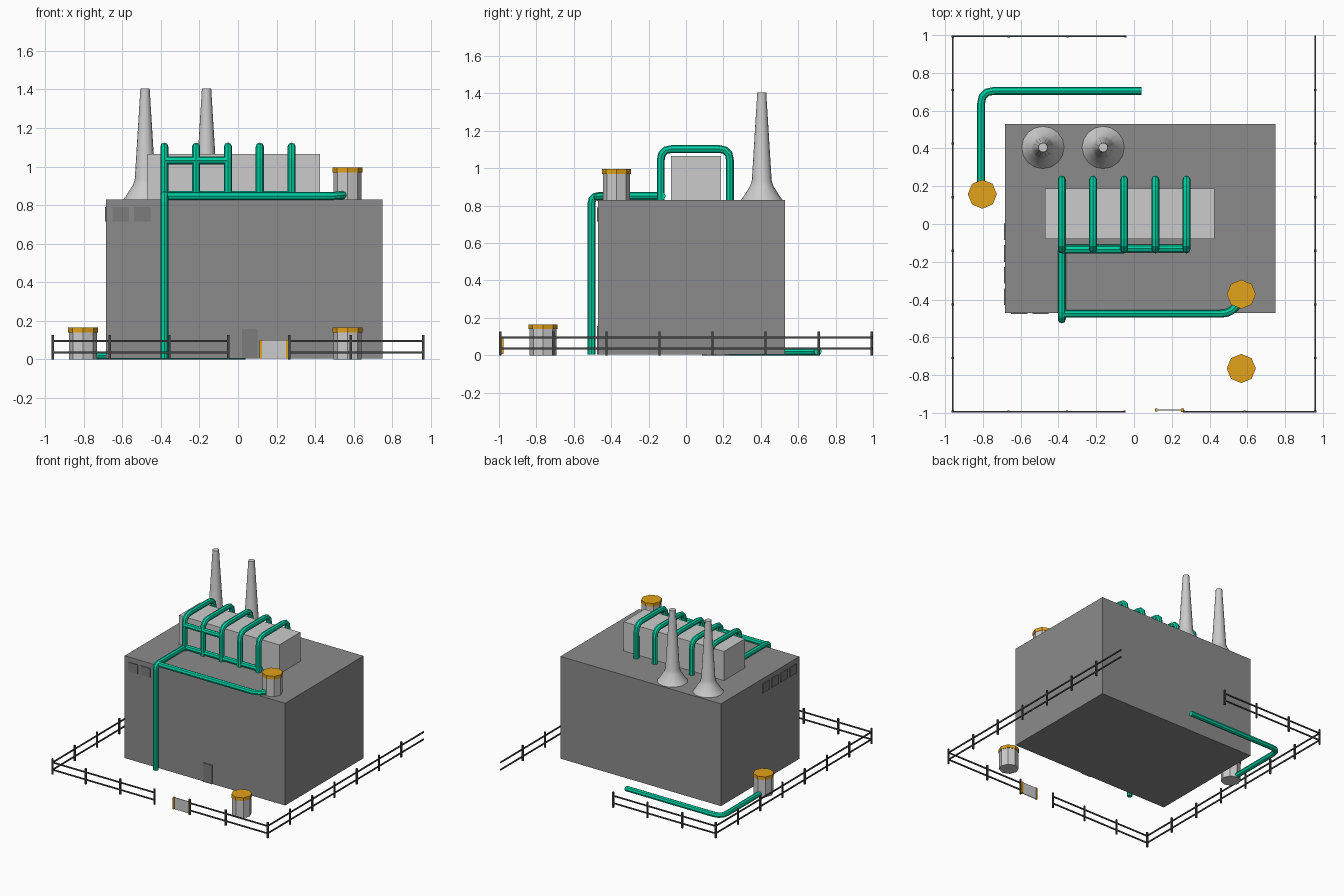
import bpy, bmesh, math
from mathutils import Vector

if "Cube" in bpy.data.objects:
    bpy.data.objects.remove(bpy.data.objects["Cube"])


def material(name, rgb):
    m = bpy.data.materials.new(name)
    m.diffuse_color = (*rgb, 1)
    m.use_nodes = True
    m.node_tree.nodes["Principled BSDF"].inputs["Base Color"].default_value = m.diffuse_color
    return m


GREEN = material("pipe_green", (0.0, 0.62, 0.36))
ORANGE = material("cap_orange", (0.75, 0.36, 0.01))
DARK = material("fence_dark", (0.06, 0.06, 0.06))
SHADE = material("panel_grey", (0.2, 0.2, 0.2))
WALL = material("wall_grey", (0.26, 0.26, 0.26))


def finish(bm, name, mat=None):
    bmesh.ops.recalc_face_normals(bm, faces=bm.faces)
    me = bpy.data.meshes.new(name)
    bm.to_mesh(me)
    bm.free()
    ob = bpy.data.objects.new(name, me)
    bpy.context.collection.objects.link(ob)
    if mat:
        me.materials.append(mat)
    return ob


def add_box(bm, lo, hi):
    lo, hi = Vector(lo), Vector(hi)
    for v in bmesh.ops.create_cube(bm, size=1)["verts"]:
        v.co = (lo + hi) / 2 + v.co * (hi - lo)


def box(name, lo, hi, mat=None):
    bm = bmesh.new()
    add_box(bm, lo, hi)
    return finish(bm, name, mat)


def lathe(name, centre, profile, sides, mat=None, smooth=False):
    """Stack of rings (radius, z) closed at both ends."""
    bm = bmesh.new()
    rings = [[bm.verts.new((centre[0] + r * math.cos(math.tau * i / sides),
                            centre[1] + r * math.sin(math.tau * i / sides), z))
              for i in range(sides)] for r, z in profile]
    for a, b in zip(rings, rings[1:]):
        for i in range(sides):
            j = (i + 1) % sides
            bm.faces.new((a[i], a[j], b[j], b[i]))
    bm.faces.new(rings[0])
    bm.faces.new(rings[-1])
    ob = finish(bm, name, mat)
    if smooth:
        bpy.context.view_layer.objects.active = ob
        ob.select_set(True)
        bpy.ops.object.shade_smooth_by_angle(angle=math.radians(35))
        ob.select_set(False)
    return ob


def pipe(name, points, bend=0.06, radius=0.021, steps=3):
    """Eight-sided tube along a path with rounded corners."""
    pts = [Vector(p) for p in points]
    path = [pts[0]]
    for a, b, c in zip(pts, pts[1:], pts[2:]):
        p, q = b + (a - b).normalized() * bend, b + (c - b).normalized() * bend
        for k in range(steps + 1):
            t = k / steps
            path.append(p * (1 - t) ** 2 + b * 2 * t * (1 - t) + q * t * t)
    path.append(pts[-1])
    cu = bpy.data.curves.new(name, "CURVE")
    cu.dimensions = "3D"
    cu.bevel_depth, cu.bevel_resolution, cu.use_fill_caps = radius, 2, True
    sp = cu.splines.new("POLY")
    sp.points.add(len(path) - 1)
    for s, p in zip(sp.points, path):
        s.co = (*p, 1)
    ob = bpy.data.objects.new(name, cu)
    bpy.context.collection.objects.link(ob)
    cu.materials.append(GREEN)
    bpy.context.view_layer.objects.active = ob
    ob.select_set(True)
    bpy.ops.object.convert(target="MESH")
    for f in bpy.context.object.data.polygons:
        f.use_smooth = False
    bpy.context.object.select_set(False)


# Buildings
ROOF = 0.83
box("main_building", (-0.683, -0.47, 0.005), (0.75, 0.53, ROOF), WALL)
box("roof_block", (-0.47, -0.08, ROOF), (0.425, 0.187, 1.065))

# Door and vent panels
box("door", (0.02, -0.477, 0.005), (0.102, -0.46, 0.157), SHADE)
for i in range(2):
    x = -0.65 + i * 0.112
    box("front_vent", (x, -0.476, 0.715), (x + 0.085, -0.46, 0.79), SHADE)
for i in range(4):
    y = -0.43 + i * 0.115
    box("side_vent", (-0.689, y, 0.715), (-0.67, y + 0.088, 0.79), SHADE)

# Chimneys
for x in (-0.482, -0.163):
    lathe("chimney", (x, 0.405),
          [(0.112, ROOF), (0.1, 0.845), (0.062, 0.905), (0.053, 0.935), (0.024, 1.405)],
          16, smooth=True)

# Tanks with orange lids
for x, y, z in ((0.568, -0.765, 0), (0.568, -0.372, ROOF), (-0.803, 0.158, 0)):
    lathe("tank", (x, y), [(0.073, z), (0.073, z + 0.14)], 8)
    lathe("tank_lid", (x, y), [(0.077, z + 0.14), (0.077, z + 0.166)], 8, ORANGE)

# Arched pipes over the roof block
ARCH_X = [-0.382 + 0.165 * i for i in range(5)]
for x in ARCH_X:
    pipe("arch_pipe", [(x, -0.135, ROOF), (x, -0.135, 1.103), (x, 0.235, 1.103), (x, 0.235, ROOF)])
pipe("upper_link_pipe", [(ARCH_X[0], -0.135, 1.032), (ARCH_X[2], -0.135, 1.032)])
pipe("lower_link_pipe", [(ARCH_X[0], -0.13, 0.852), (0.295, -0.13, 0.852)])

# Down pipe, tank feed pipe and ground pipe
pipe("down_pipe", [(-0.382, -0.13, 0.852), (-0.382, -0.505, 0.852), (-0.382, -0.505, 0.005)], 0.04)
pipe("tank_feed_pipe", [(-0.382, -0.475, 0.847), (0.51, -0.475, 0.847), (0.57, -0.4, 0.855)], 0.05)
pipe("ground_pipe", [(0.04, 0.705, 0.021), (-0.81, 0.705, 0.021), (-0.81, 0.17, 0.021)], 0.07)


# Fence runs: two rails plus posts
def fence(name, a, b, posts):
    bm = bmesh.new()
    a, b = Vector((*a, 0)), Vector((*b, 0))
    h = Vector((0.004, 0.004, 0.005))
    for z in (0.036, 0.095):
        up = Vector((0, 0, z))
        add_box(bm, a + up - h, b + up + h)
    for t in posts:
        p = a.lerp(b, t)
        add_box(bm, (p.x - 0.006, p.y - 0.006, 0), (p.x + 0.006, p.y + 0.006, 0.126))
    finish(bm, name, DARK)


thirds = [0, 0.325, 0.665, 1]
sevenths = [i / 7 for i in range(1, 7)]
fence("front_left_fence", (-0.96, -0.993), (-0.05, -0.993), thirds)
fence("front_right_fence", (0.265, -0.993), (0.96, -0.993), [0, 0.46, 1])
fence("back_fence", (-0.96, 0.993), (-0.045, 0.993), thirds)
fence("left_fence", (-0.96, -0.993), (-0.96, 0.993), sevenths)
fence("right_fence", (0.96, -0.993), (0.96, 0.993), sevenths)

# Gate panel with orange edge posts
box("gate_panel", (0.12, -0.988, 0.006), (0.25, -0.982, 0.1))
box("gate_edge", (0.112, -0.993, 0.006), (0.124, -0.977, 0.1), ORANGE)
box("gate_hinge_post", (0.25, -0.994, 0.006), (0.266, -0.976, 0.1), ORANGE)
